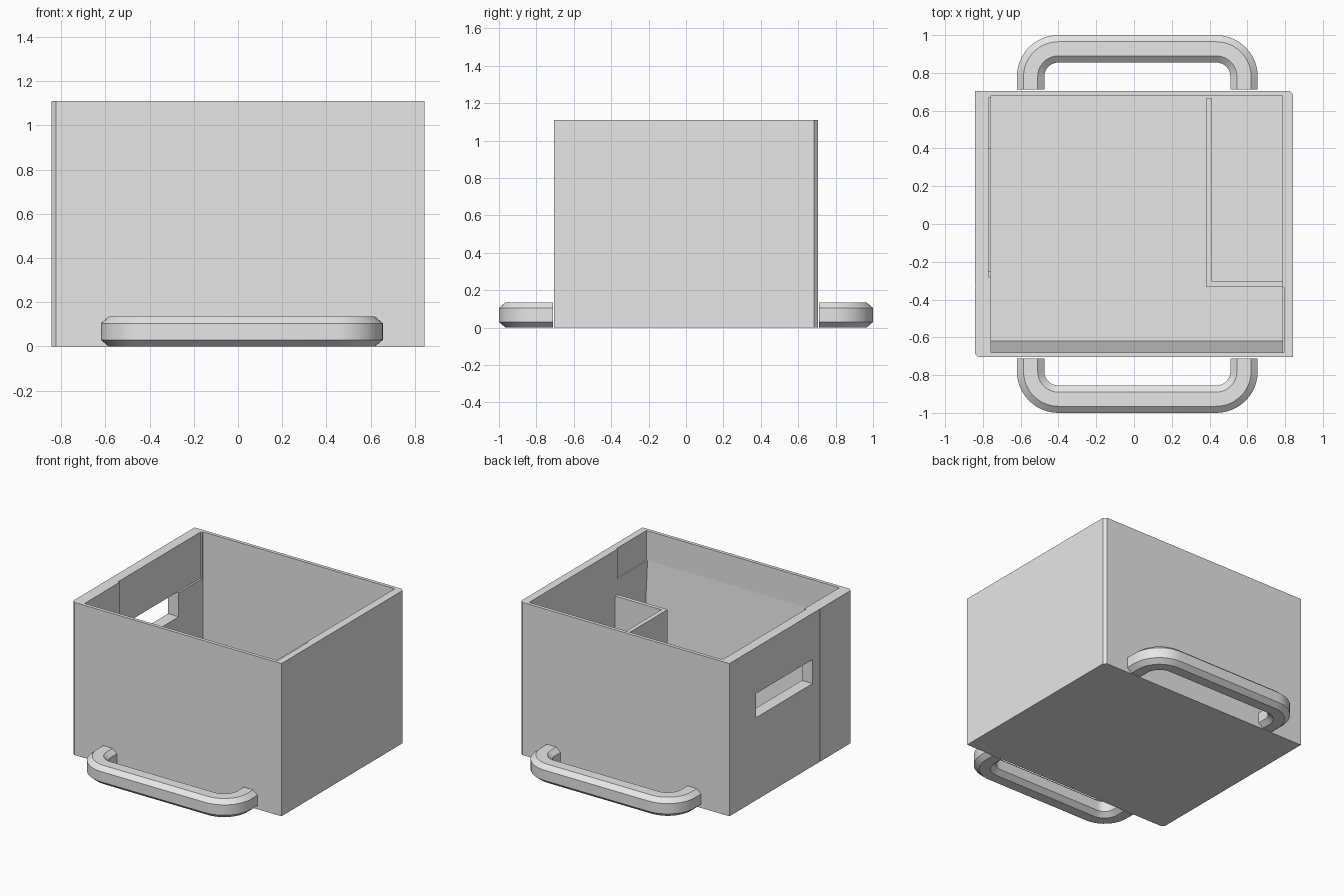
import bpy, bmesh
from math import sin, cos, pi, radians
from mathutils import Vector

if "Cube" in bpy.data.objects:
    bpy.data.objects.remove(bpy.data.objects["Cube"])

grey = bpy.data.materials.new("plain grey")
grey.use_nodes = True
colour = (0.8, 0.8, 0.8, 1)
grey.diffuse_color = colour
grey.node_tree.nodes["Principled BSDF"].inputs["Base Color"].default_value = colour


def make_object(name, bm):
    bmesh.ops.recalc_face_normals(bm, faces=bm.faces)
    mesh = bpy.data.meshes.new(name)
    bm.to_mesh(mesh)
    bm.free()
    mesh.materials.append(grey)
    obj = bpy.data.objects.new(name, mesh)
    bpy.context.collection.objects.link(obj)
    return obj


def prism(name, profile, shift):
    """Extrude a closed 3D outline along a vector."""
    bm = bmesh.new()
    face = bm.faces.new([bm.verts.new(p) for p in profile])
    result = bmesh.ops.extrude_face_region(bm, geom=[face], use_keep_orig=True)
    verts = [v for v in result["geom"] if isinstance(v, bmesh.types.BMVert)]
    bmesh.ops.translate(bm, verts=verts, vec=shift)
    return make_object(name, bm)


def block(name, x0, x1, y0, y1, z0, z1):
    outline = [(x0, y0, z0), (x1, y0, z0), (x1, y1, z0), (x0, y1, z0)]
    return prism(name, outline, (0, 0, z1 - z0))


def cut(target, cutter):
    cutter.hide_render = True
    mod = target.modifiers.new("cut", "BOOLEAN")
    mod.operation = "DIFFERENCE"
    mod.solver = "EXACT"
    mod.object = cutter
    bpy.context.view_layer.objects.active = target
    bpy.ops.object.modifier_apply(modifier=mod.name)
    bpy.data.objects.remove(cutter)


# Box body, with two opposite upright corners chamfered
W, D, H, C = 0.843, 0.705, 1.11, 0.02
FLOOR, LEDGE, OVER = 0.05, 0.895, 1.3
footprint = [(-W + C, -D), (W, -D), (W, D - C), (W - C, D), (-W, D), (-W, -D + C)]
box = prism("box_body", [(x, y, 0) for x, y in footprint], (0, 0, H))

# Cavity whose front wall slopes inward towards the floor
section = [(0.68, FLOOR), (-0.62, FLOOR), (-0.68, LEDGE), (-0.68, OVER), (0.68, OVER)]
x0, x1 = -0.757, 0.785
cut(box, prism("cavity_cutter", [(x0, y, z) for y, z in section], (x1 - x0, 0, 0)))

# Shallow recesses in the side walls, the hand slot and the outer seam
cut(box, block("left_recess_cutter", 0.5, 0.795, -0.68, -0.335, LEDGE, OVER))
cut(box, block("right_recess_cutter", -0.77, -0.5, -0.28, 0.67, 0.775, OVER))
cut(box, block("slot_cutter", -1, -0.5, -0.25, 0.4, 0.6, 0.775))
cut(box, block("seam_cutter", -1, -W + 0.004, -0.335, -0.327, -0.1, OVER))

# L-shaped divider inside
plan = [(0.38, -0.333), (0.787, -0.333), (0.787, -0.305),
        (0.412, -0.305), (0.412, 0.665), (0.38, 0.665)]
prism("divider", [(x, y, FLOOR - 0.01) for x, y in plan], (0, 0, 0.78 - FLOOR + 0.01))


def handle(name, side):
    """Sweep a chamfered bar along a rounded U."""
    half, flat, top, shoulder = 0.0725, 0.0375, 0.135, 0.03
    bar = [(half, shoulder), (half, top - shoulder), (flat, top), (-flat, top),
           (-half, top - shoulder), (-half, shoulder), (-flat, 0), (flat, 0)]
    middle, reach, span, radius, steps = 0.0175, 0.9275, 0.565, 0.147, 12
    # Each station holds a centre point and its outward direction
    stations = [(Vector((span, 0.712)), Vector((1, 0)))]
    for i in range(steps + 1):
        a = i * pi / 2 / steps
        out = Vector((cos(a), sin(a)))
        stations.append((Vector((span - radius, reach - radius)) + out * radius, out))
    stations += [(Vector((-p.x, p.y)), Vector((-o.x, o.y))) for p, o in reversed(stations)]

    bm = bmesh.new()
    rings = []
    for p, o in stations:
        ring = []
        for offset, z in bar:
            q = p + o * offset
            ring.append(bm.verts.new((q.x + middle, q.y * side, z)))
        rings.append(ring)
    n = len(bar)
    for a, b in zip(rings, rings[1:]):
        for i in range(n):
            j = (i + 1) % n
            bm.faces.new((a[i], a[j], b[j], b[i]))
    bm.faces.new(rings[0])
    bm.faces.new(rings[-1])
    obj = make_object(name, bm)
    bpy.ops.object.select_all(action="DESELECT")
    obj.select_set(True)
    bpy.context.view_layer.objects.active = obj
    bpy.ops.object.shade_smooth_by_angle(angle=radians(25))


# Carrying handles
handle("front_handle", -1)
handle("back_handle", 1)
